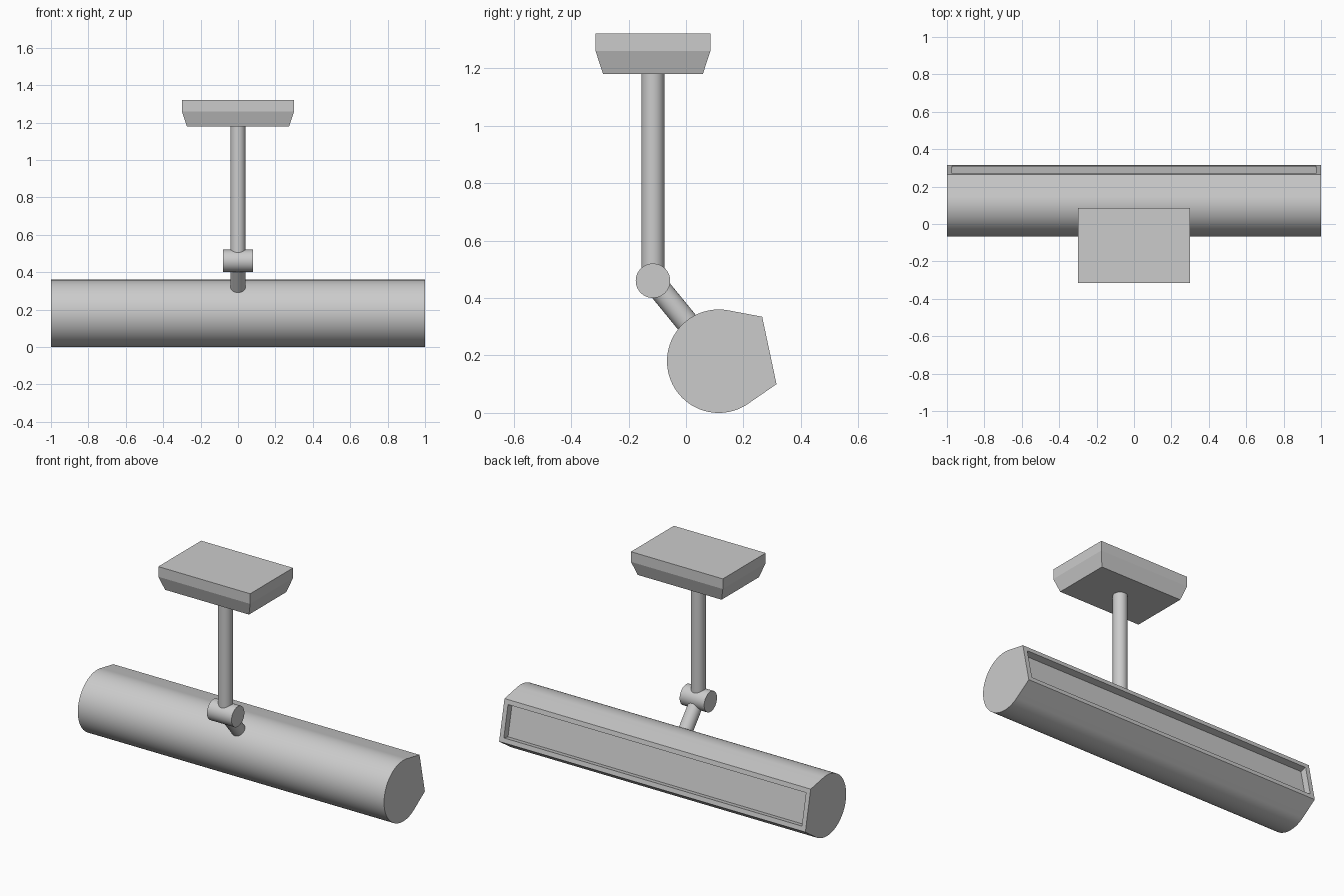
import bpy, bmesh
from math import radians, cos, sin
from mathutils import Vector, Matrix

if "Cube" in bpy.data.objects:
    bpy.data.objects.remove(bpy.data.objects["Cube"])

STEM_Y = -0.115
KNUCKLE = Vector((0, STEM_Y, 0.46))
BODY = Vector((0, 0.114, 0.18))
TILT = radians(12)


def finish(bm, name, smooth=True):
    bmesh.ops.recalc_face_normals(bm, faces=bm.faces)
    mesh = bpy.data.meshes.new(name)
    bm.to_mesh(mesh)
    bm.free()
    ob = bpy.data.objects.new(name, mesh)
    bpy.context.collection.objects.link(ob)
    if smooth:
        bpy.ops.object.select_all(action='DESELECT')
        ob.select_set(True)
        bpy.context.view_layer.objects.active = ob
        bpy.ops.object.shade_smooth_by_angle(angle=radians(30))
    return ob


def rod(name, a, b, radius):
    a, b = Vector(a), Vector(b)
    bm = bmesh.new()
    rot = (b - a).to_track_quat('Z', 'Y').to_matrix().to_4x4()
    bmesh.ops.create_cone(bm, cap_ends=True, segments=48, radius1=radius, radius2=radius,
                          depth=(b - a).length, matrix=Matrix.Translation((a + b) / 2) @ rot)
    return finish(bm, name)


# Ceiling plate: slab with a tapered underside
bm = bmesh.new()
bmesh.ops.create_cube(bm, size=1, matrix=Matrix.Translation((0, STEM_Y, 1.29))
                      @ Matrix.Diagonal((0.6, 0.4, 0.06, 1)))
bottom = min(bm.faces, key=lambda f: f.calc_center_median().z)
bmesh.ops.inset_region(bm, faces=[bottom], thickness=0.037)
bmesh.ops.translate(bm, verts=bottom.verts, vec=(0, 0, -0.08))
finish(bm, "ceiling_plate", smooth=False)

# Stem, swivel knuckle and arm
rod("stem", (0, STEM_Y, 0.46), (0, STEM_Y, 1.19), 0.04)
rod("swivel_knuckle", KNUCKLE - Vector((0.08, 0, 0)), KNUCKLE + Vector((0.08, 0, 0)), 0.06)
rod("swivel_arm", KNUCKLE, KNUCKLE.lerp(BODY, 0.65), 0.04)

# Lamp housing: round back, tangent sides running to a flat tilted front
R, HALF, STEPS = 0.18, 0.12, 64
start = radians(67.4)
profile = [(R, -HALF), (R, HALF)]
for i in range(STEPS + 1):
    a = start + (radians(360) - 2 * start) * i / STEPS
    profile.append((R * cos(a), R * sin(a)))
bm = bmesh.new()
tilt = Matrix.Translation(BODY) @ Matrix.Rotation(TILT, 4, 'X')
cap = bm.faces.new([bm.verts.new(tilt @ Vector((-1, u, v))) for u, v in profile])
ext = bmesh.ops.extrude_face_region(bm, geom=[cap], use_keep_orig=True)
bmesh.ops.translate(bm, vec=(2, 0, 0),
                    verts=[g for g in ext['geom'] if isinstance(g, bmesh.types.BMVert)])
bmesh.ops.recalc_face_normals(bm, faces=bm.faces)

# Recessed light opening in the flat front
out = Vector((0, cos(TILT), sin(TILT)))
front = max(bm.faces, key=lambda f: f.normal.dot(out))
bmesh.ops.inset_region(bm, faces=[front], thickness=0.038)
well = bmesh.ops.extrude_discrete_faces(bm, faces=[front])['faces'][0]
bmesh.ops.translate(bm, verts=well.verts, vec=-0.04 * out)
finish(bm, "lamp_housing")
